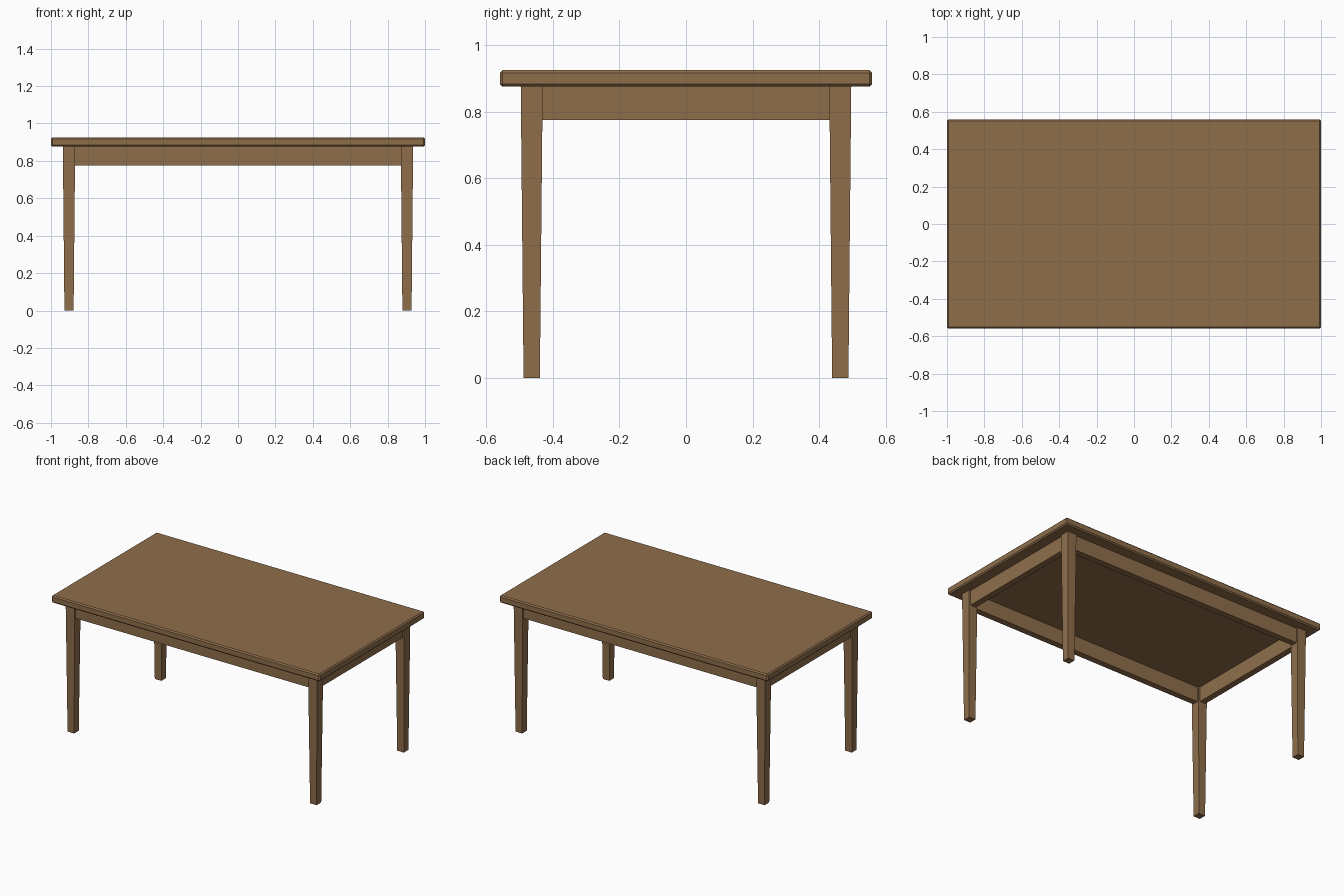
import bpy, bmesh
from mathutils import Vector

if "Cube" in bpy.data.objects:
    bpy.data.objects.remove(bpy.data.objects["Cube"])

wood = bpy.data.materials.new("brown wood")
wood.diffuse_color = (0.275, 0.157, 0.071, 1)
wood.use_nodes = True
wood.node_tree.nodes["Principled BSDF"].inputs["Base Color"].default_value = wood.diffuse_color


def block(name, center, bottom, top, z0, z1, bevel=0.0):
    """Box from z0 to z1 whose bottom and top sizes may differ."""
    bm = bmesh.new()
    bmesh.ops.create_cube(bm, size=1)
    for v in bm.verts:
        size, z = (top, z1) if v.co.z > 0 else (bottom, z0)
        v.co = Vector((center[0] + v.co.x * size[0],
                       center[1] + v.co.y * size[1], z))
    if bevel:
        bmesh.ops.bevel(bm, geom=bm.edges[:], offset=bevel, segments=1,
                        profile=0.5, affect='EDGES')
    me = bpy.data.meshes.new(name)
    bm.to_mesh(me)
    bm.free()
    me.materials.append(wood)
    ob = bpy.data.objects.new(name, me)
    bpy.context.collection.objects.link(ob)
    return ob


LEG_X, LEG_Y = 0.9035, 0.464
LEG_TOP, LEG_BOTTOM = 0.066, 0.049
UNDER, APRON_Z, APRON_T = 0.877, 0.776, 0.042

# Table top with chamfered edges
block("table_top", (0, 0), (2, 1.12), (2, 1.12), UNDER - 0.001, 0.925, 0.008)

# Four tapered legs
for sy, end in ((-1, "front"), (1, "back")):
    for sx, side in ((-1, "left"), (1, "right")):
        block(f"{end}_{side}_leg", (sx * LEG_X, sy * LEG_Y),
              (LEG_BOTTOM,) * 2, (LEG_TOP,) * 2, 0, UNDER)

# Apron boards between the legs
long_size = (2 * LEG_X - LEG_TOP + 0.01, APRON_T)
short_size = (APRON_T, 2 * LEG_Y - LEG_TOP + 0.01)
for s, end, side in ((-1, "front", "left"), (1, "back", "right")):
    block(f"{end}_apron", (0, s * LEG_Y), long_size, long_size, APRON_Z, UNDER)
    block(f"{side}_apron", (s * LEG_X, 0), short_size, short_size, APRON_Z, UNDER)
